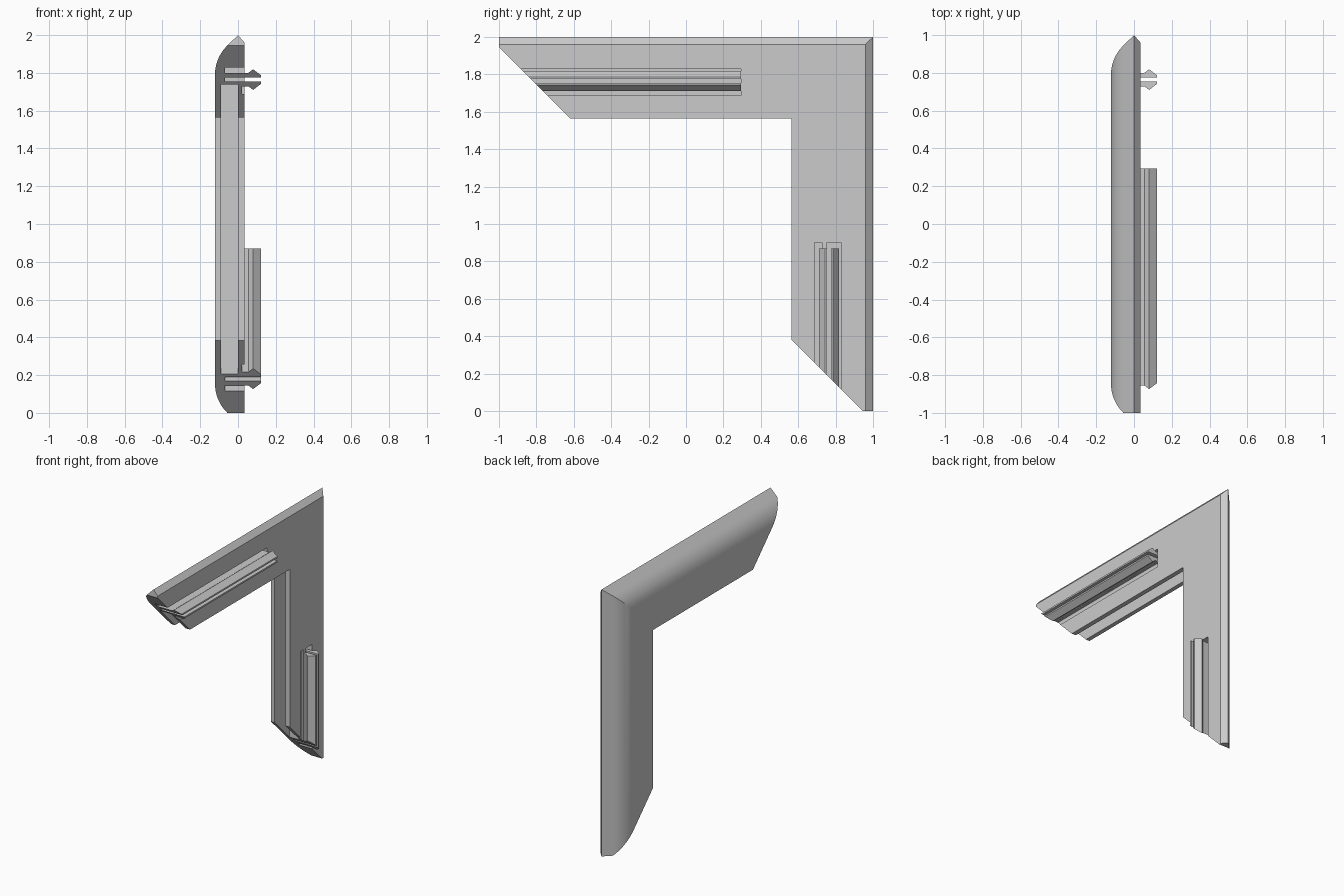
import bpy, bmesh, math

cube = bpy.data.objects.get("Cube")
if cube:
    bpy.data.objects.remove(cube, do_unlink=True)

grey = bpy.data.materials.new("light grey")
grey.use_nodes = True
COLOUR = (0.6, 0.6, 0.6, 1)
grey.diffuse_color = COLOUR
grey.node_tree.nodes["Principled BSDF"].inputs["Base Color"].default_value = COLOUR

MITRE = 0.055   # flat left at the outer edge before the 45 degree end cut


# x across the moulding, d inward from the outer edge, t along the arm
def top_arm(x, d, t):
    return (x, t - 1, 2 - d)


def side_arm(x, d, t):
    return (x, 1 - d, t)


def finish(name, bm):
    bmesh.ops.recalc_face_normals(bm, faces=bm.faces[:])
    mesh = bpy.data.meshes.new(name)
    bm.to_mesh(mesh)
    bm.free()
    mesh.materials.append(grey)
    obj = bpy.data.objects.new(name, mesh)
    bpy.context.collection.objects.link(obj)
    return obj


def bridge(bm, a, b):
    n = len(a)
    for i in range(n):
        j = (i + 1) % n
        bm.faces.new((a[i], a[j], b[j], b[i]))


def prism(name, place, profile, end, overshoot=0.0):
    """Profile run along one arm from its mitred end to t = end."""
    bm = bmesh.new()
    a = [bm.verts.new(place(x, d, d - MITRE - overshoot)) for x, d in profile]
    b = [bm.verts.new(place(x, d, end)) for x, d in profile]
    bridge(bm, a, b)
    bm.faces.new(a)
    bm.faces.new(b[::-1])
    return finish(name, bm)


def rect(x0, x1, d0, d1):
    return [(x0, d0), (x1, d0), (x1, d1), (x0, d1)]


# Frame corner: rounded moulding with a glazing groove on the inner edge
BACK, FRONT, INNER, R = -0.122, 0.035, 0.437, 0.215
profile = [(FRONT, MITRE), (FRONT, 0.04), (0, 0)]
for i in range(11):
    a = math.radians(46) * (1 - i / 10)
    profile.append((BACK + R * (1 - math.cos(a)), 0.21 - R * math.sin(a)))
profile[3] = (profile[3][0], MITRE)
profile += [(BACK, INNER), (-0.09, INNER), (-0.09, 0.262),
            (0, 0.262), (0, INNER), (FRONT, INNER)]

bm = bmesh.new()
start, corner, end = [], [], []
for x, d in profile:
    t = max(0, d - MITRE)
    start.append(bm.verts.new(top_arm(x, d, t)))
    corner.append(bm.verts.new((x, 1 - d, 2 - d)))
    end.append(bm.verts.new(side_arm(x, d, t)))
bridge(bm, start, corner)
bridge(bm, corner, end)
for ring in (start, end):
    bm.faces.new(ring[:4])
    bm.faces.new([ring[0]] + ring[3:])
frame = finish("frame_corner", bm)

# Clip slots, open at the mitred ends
arms = (("top", top_arm, 1.293, 1.293), ("side", side_arm, 0.9, 0.87))
for label, place, slot_end, clip_end in arms:
    for part, shape in (("slot", rect(-0.07, 0.1, 0.172, 0.245)),
                        ("notch", rect(0.02, 0.1, 0.272, 0.312))):
        cutter = prism(f"{label}_{part}_cutter", place, shape, slot_end, 0.1)
        cutter.hide_render = True
        mod = frame.modifiers.new(part, "BOOLEAN")
        mod.operation, mod.solver, mod.object = "DIFFERENCE", "EXACT", cutter
        bpy.context.view_layer.objects.active = frame
        bpy.ops.object.modifier_apply(modifier=mod.name)
        bpy.data.objects.remove(cutter, do_unlink=True)

bpy.ops.object.select_all(action="DESELECT")
frame.select_set(True)
bpy.context.view_layer.objects.active = frame
bpy.ops.object.shade_smooth_by_angle(angle=math.radians(25))


# Pairs of barbed snap clips, barbs facing away from each other
def barb(root, flat, back, side):
    return [(root, flat), (0.122, flat), (0.122, flat + side * 0.012),
            (0.08, flat + side * 0.044), (0.055, back), (root, back)]


for label, place, slot_end, clip_end in arms:
    prism(f"{label}_outer_clip", place, barb(-0.075, 0.225, 0.2, -1), clip_end)
    prism(f"{label}_inner_clip", place, barb(0.01, 0.246, 0.271, 1), clip_end)
